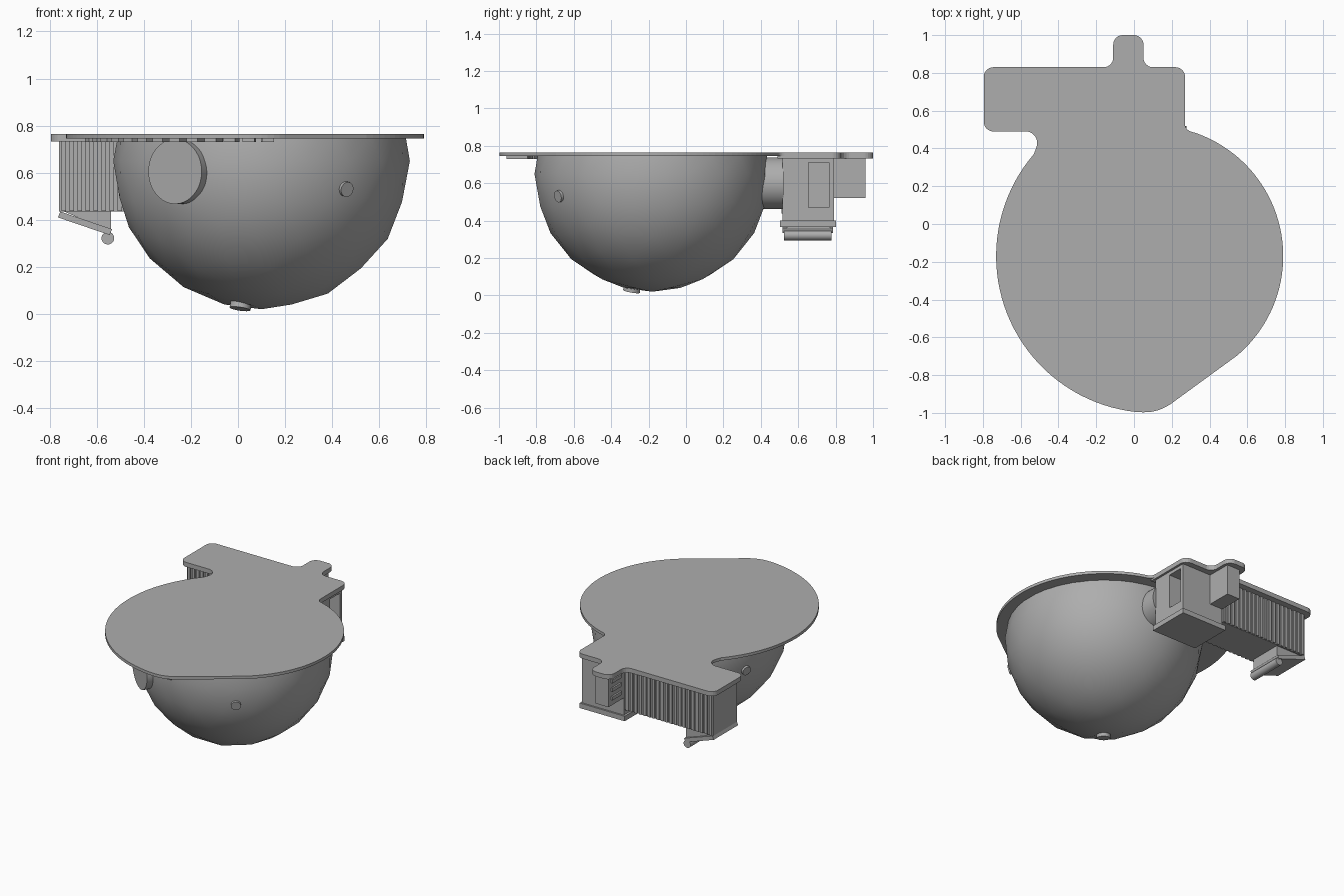
import bpy, bmesh, math
from mathutils import Vector

if "Cube" in bpy.data.objects:
    bpy.data.objects.remove(bpy.data.objects["Cube"])

grey = bpy.data.materials.new("plain_grey")
grey.use_nodes = True
COLOUR = (0.42, 0.42, 0.42, 1)
grey.diffuse_color = COLOUR
grey.node_tree.nodes["Principled BSDF"].inputs["Base Color"].default_value = COLOUR

BOWL = Vector((0.1, -0.18, 0.65))
R = 0.63


def finish(name, bm, smooth=None):
    bmesh.ops.recalc_face_normals(bm, faces=bm.faces[:])
    mesh = bpy.data.meshes.new(name)
    bm.to_mesh(mesh)
    bm.free()
    mesh.materials.append(grey)
    ob = bpy.data.objects.new(name, mesh)
    bpy.context.collection.objects.link(ob)
    if smooth:
        bpy.ops.object.select_all(action='DESELECT')
        ob.select_set(True)
        bpy.context.view_layer.objects.active = ob
        bpy.ops.object.shade_smooth_by_angle(angle=math.radians(smooth))
    return ob


def add_box(bm, x, y, z):
    verts = bmesh.ops.create_cube(bm, size=1)["verts"]
    for v in verts:
        v.co = [a + (b - a) * (c + 0.5) for (a, b), c in zip((x, y, z), v.co)]
    return verts


def box(name, x, y, z):
    bm = bmesh.new()
    add_box(bm, x, y, z)
    return finish(name, bm)


def cylinder(name, start, end, r, sides=32):
    start, end = Vector(start), Vector(end)
    axis = end - start
    bm = bmesh.new()
    verts = bmesh.ops.create_cone(bm, cap_ends=True, segments=sides, radius1=r,
                                  radius2=r, depth=axis.length)["verts"]
    turn = axis.to_track_quat('Z', 'Y')
    for v in verts:
        v.co = turn @ v.co + (start + end) / 2
    return finish(name, bm, 40)


def prism(name, points, offset):
    bm = bmesh.new()
    face = bm.faces.new([bm.verts.new(p) for p in points])
    new = bmesh.ops.extrude_face_region(bm, geom=[face])["geom"]
    bmesh.ops.translate(bm, vec=offset,
                        verts=[g for g in new if isinstance(g, bmesh.types.BMVert)])
    return finish(name, bm)


def arc(r, a, b, n):
    angles = [math.radians(a + (b - a) * i / n) for i in range(n + 1)]
    return [(0.1 + r * math.cos(t), -0.17 + r * math.sin(t), 0) for t in angles]


def rounded(points, steps=6):
    """Replace each corner (x, y, radius) by a fillet; radius 0 stays sharp."""
    out = []
    for i, (x, y, r) in enumerate(points):
        p = Vector((x, y))
        if not r:
            out.append(p)
            continue
        a = (Vector(points[i - 1][:2]) - p).normalized()
        b = (Vector(points[(i + 1) % len(points)][:2]) - p).normalized()
        half = a.angle(b) / 2
        centre = p + (a + b).normalized() * r / math.sin(half)
        s = p + a * r / math.tan(half) - centre
        e = p + b * r / math.tan(half) - centre
        for k in range(steps + 1):
            out.append(centre + s.lerp(e, k / steps).normalized() * r)
    return out


# Lid: two arcs around the bowl joined to a rectangular tail with a tab
tail = [(0.27, 0.83, 0.05), (0.05, 0.83, 0.05), (0.05, 1.0, 0.05),
        (-0.11, 1.0, 0.05), (-0.11, 0.83, 0.05), (-0.795, 0.83, 0.05),
        (-0.795, 0.49, 0.05)]
outline = (arc(0.69, -49.7, 70, 40) + [(0.27, 0.50, 0.04)] + tail
           + [(-0.485, 0.49, 0.06)] + arc(0.83, 139.4, 264, 40) + [(0.13, -1.0, 0.24)])
prism("lid_plate", [(p.x, p.y, 0.745) for p in rounded(outline)], (0, 0, 0.02))
prism("tail_plate", [(p.x, p.y, 0.733) for p in rounded([(0.27, 0.49, 0)] + tail)],
      (0, 0, 0.012))

# Faceted bowl hanging below the lid
bm = bmesh.new()
bmesh.ops.create_icosphere(bm, subdivisions=3, radius=R)
bmesh.ops.translate(bm, vec=BOWL, verts=bm.verts[:])
bmesh.ops.bisect_plane(bm, geom=bm.verts[:] + bm.edges[:] + bm.faces[:],
                       plane_co=(0, 0, 0.747), plane_no=(0, 0, 1), clear_outer=True)
finish("bowl", bm, 30)

# Small studs and the round port, all standing out along the bowl's radius
studs = {"front_stud": (0.36, -0.5, -0.12), "side_stud": (-0.58, 0.2, -0.12),
         "bottom_stud": (-0.09, -0.11, -0.62)}
for name, d in studs.items():
    n = Vector(d).normalized()
    reach, r = (0.645, 0.045) if name == "bottom_stud" else (0.635, 0.032)
    cylinder(name, BOWL + n * 0.56, BOWL + n * reach, r, 20)
port_base = Vector((BOWL.x, BOWL.y, 0.605))
n = Vector((-0.57, -0.82, 0))
cylinder("front_port", port_base + n * 0.5, port_base + n * 0.645, 0.138, 40)
cylinder("rear_neck", (0.14, 0.3, 0.6), (0.14, 0.52, 0.6), 0.138, 40)

# Raised pads under the front left of the rim
bm = bmesh.new()
for i in range(13):
    t = math.radians(200 + i * 6)
    for v in add_box(bm, (0.68, 0.79), (-0.025, 0.025), (0.73, 0.746)):
        x, y = v.co.x, v.co.y
        v.co.x = 0.1 + x * math.cos(t) - y * math.sin(t)
        v.co.y = -0.17 + x * math.sin(t) + y * math.cos(t)
finish("rim_pads", bm)

# Tail housing: end block with a recess, foot flange and ribbed body
block = box("end_block", (-0.07, 0.255), (0.515, 0.79), (0.38, 0.74))
cutter = box("recess_cutter", (0.15, 0.4), (0.655, 0.765), (0.47, 0.71))
cutter.hide_render = True
mod = block.modifiers.new("recess", 'BOOLEAN')
mod.operation = 'DIFFERENCE'
mod.object = cutter
bpy.context.view_layer.objects.active = block
bpy.ops.object.modifier_apply(modifier="recess")
bpy.data.objects.remove(cutter)
box("foot_flange", (-0.085, 0.265), (0.503, 0.802), (0.365, 0.4))
box("ribbed_body", (-0.76, -0.06), (0.52, 0.78), (0.435, 0.74))
bm = bmesh.new()
for i in range(20):
    x = -0.75 + i * 0.034
    for y in ((0.511, 0.525), (0.775, 0.789)):
        add_box(bm, (x, x + 0.02), y, (0.437, 0.735))
finish("body_ribs", bm)

# Box under the tab with short bars on its side
box("tab_box", (-0.07, 0.03), (0.78, 0.96), (0.52, 0.74))
bm = bmesh.new()
for z in (0.56, 0.62, 0.68):
    add_box(bm, (-0.082, -0.068), (0.83, 0.93), (z, z + 0.025))
finish("tab_box_bars", bm)

# Sloping lever with a rod on its lower edge
prism("lever_wedge", [(-0.75, 0.54, 0.44), (-0.54, 0.54, 0.44), (-0.54, 0.54, 0.35)],
      (0, 0.23, 0))
prism("lever_plate", [(-0.765, 0.515, 0.41), (-0.755, 0.515, 0.435),
                      (-0.535, 0.515, 0.36), (-0.545, 0.515, 0.335)], (0, 0.27, 0))
cylinder("lever_rod", (-0.553, 0.525, 0.322), (-0.553, 0.778, 0.322), 0.027, 20)
